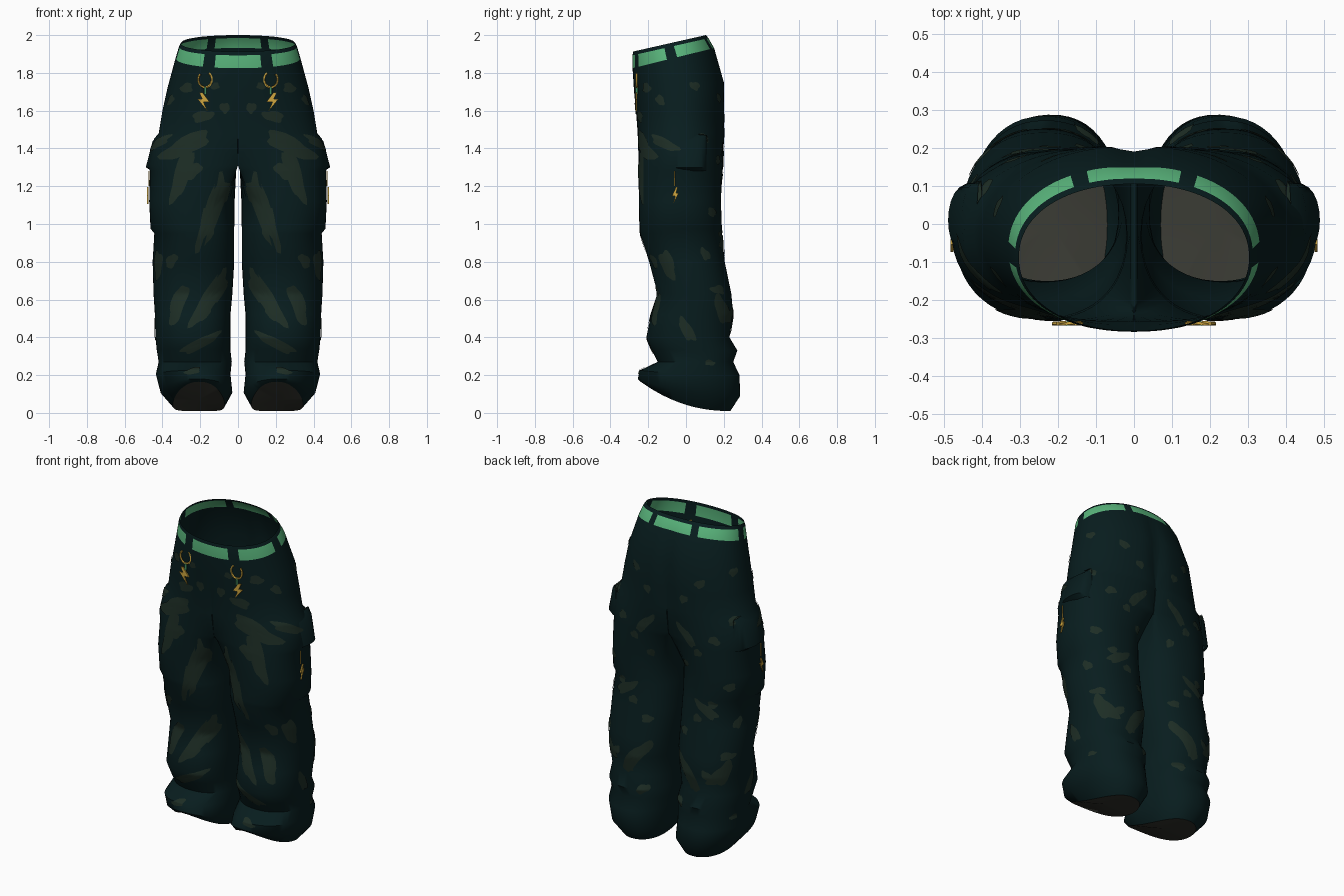
import bpy, bmesh, math, random
from mathutils import Vector
from mathutils.bvhtree import BVHTree

random.seed(4)
cube = bpy.data.objects.get("Cube")
if cube:
    bpy.data.objects.remove(cube)


def material(name, rgb):
    m = bpy.data.materials.new(name)
    m.use_nodes = True
    m.diffuse_color = (*rgb, 1)
    node = m.node_tree.nodes["Principled BSDF"]
    node.inputs["Base Color"].default_value = (*rgb, 1)
    node.inputs["Roughness"].default_value = 0.9
    return m


CLOTH = material("dark teal cloth", (0.0024, 0.0122, 0.0132))
CAMO = material("olive patch", (0.0122, 0.026, 0.018))
BELT = material("belt green", (0.1, 0.46, 0.2))
LINING = material("brown lining", (0.036, 0.037, 0.029))
GOLD = material("gold", (0.62, 0.38, 0.05))


def finish(bm, name, mats, smooth=True):
    """Turn a bmesh of the left half into a mirrored object."""
    mesh = bpy.data.meshes.new(name)
    bm.to_mesh(mesh)
    ob = bpy.data.objects.new(name, mesh)
    bpy.context.collection.objects.link(ob)
    for m in mats:
        mesh.materials.append(m)
    if smooth:
        bpy.ops.object.select_all(action='DESELECT')
        ob.select_set(True)
        bpy.context.view_layer.objects.active = ob
        bpy.ops.object.shade_smooth_by_angle(angle=math.radians(50))
    mod = ob.modifiers.new("mirror", 'MIRROR')
    mod.merge_threshold = 0.0005


def power(v, e):
    return math.copysign(abs(v) ** e, v)


def bridge(bm, a, b, closed=False):
    n = len(a)
    return [bm.faces.new((a[i], a[(i + 1) % n], b[(i + 1) % n], b[i]))
            for i in range(n if closed else n - 1)]


# Trousers with baggy side pockets from mid to upper thigh:
# front z, back z, inner x, outer x, front y, back y, leg roundness
ROWS = [
    (1.913, 2.0, 0, .302, -.28, .105, 0),
    (1.893, 1.984, 0, .312, -.283, .12, 0),
    (1.825, 1.932, 0, .33, -.283, .152, 0),
    (1.7, 1.75, 0, .372, -.275, .205, 0),
    (1.6, 1.6, 0, .4, -.265, .206, .05),
    (1.48, 1.48, 0, .42, -.256, .205, .2),
    (1.45, 1.45, 0, .445, -.255, .203, .25),
    (1.31, 1.31, 0, .478, -.252, .197, .58),
    (1.28, 1.28, .01, .466, -.251, .194, .75),
    (1.12, 1.12, .018, .47, -.25, .185, 1),
    (.975, .975, .02, .463, -.245, .19, 1),
    (.95, .95, .02, .443, -.243, .19, 1),
    (.8, .8, .02, .452, -.195, .205, 1),
    (.63, .63, .03, .447, -.15, .24, 1),
    (.52, .52, .04, .44, -.185, .25, 1),
    (.4, .4, .04, .437, -.21, .23, 1),
    (.34, .33, .04, .43, -.185, .272, 1),
    (.27, .27, .033, .42, -.15, .25, 1),
    (.225, .2, .04, .435, -.245, .283, 1),
    (.18, .09, .03, .41, -.255, .287, 1),
    (.165, .01, .07, .345, -.24, .235, 1),
]
N, INNER, CROTCH = 44, 6, 7
GAPS = (5, 6, 7, 20, 21, 22, 37, 38)


def row_points(row):
    zf, zb, xin, xo, yf, yb, k = row
    cx = k * (xin + xo) / 2
    reach = math.radians(90 + 60 * k)
    angles = [reach * (2 * i / N - 1) for i in range(N + 1)]
    rest = 2 * math.pi - 2 * reach
    angles += [reach + rest * i / INNER for i in range(1, INNER)]
    pts = []
    for a in angles:
        c = math.cos(a)
        x = max(cx + (xo - cx) * power(c, .93 if c > 0 else .85), xin)
        s = .5 - .5 * power(math.sin(a), .93)
        bend = s ** 2.2 if zf > zb else s
        y = yb + (yf - yb) * s
        # seat crease deepening below the waistband
        if s < .5 and k < .6:
            y -= .02 * min(1, (2 - zb) * 3) * math.exp(-(x / .045) ** 2) * (1 - k)
        pts.append(Vector((x, y, zb + (zf - zb) * bend)))
    if k < .6:
        pts[0].x = pts[N].x = 0
    return pts


bm = bmesh.new()
rings = []
for r, row in enumerate(ROWS):
    pts = row_points(row)
    rings.append([bm.verts.new(p) for p in (pts if r >= CROTCH else pts[:N + 1])])
for r in range(len(rings) - 1):
    if r >= CROTCH:
        bridge(bm, rings[r], rings[r + 1], True)
    else:
        for i, f in enumerate(bridge(bm, rings[r][:N + 1], rings[r + 1][:N + 1])):
            f.material_index = int(r == 1 and i not in GAPS)
# Leg end lining
hem = rings[-1]
centre = bm.verts.new(sum((v.co for v in hem), Vector()) / len(hem))
for i in range(len(hem)):
    bm.faces.new((hem[i], hem[i - 1], centre)).material_index = 2
bmesh.ops.recalc_face_normals(bm, faces=bm.faces)
trees = [BVHTree.FromBMesh(bm)]
finish(bm, "trousers", [CLOTH, BELT, LINING])

# Pocket flap with a square rear corner
bm = bmesh.new()
prev = None
for z, x in ((1.47, .41), (1.44, .452), (1.3, .488), (1.28, .455)):
    ring = []
    for i in range(13):
        b = math.pi * (i / 12 - .5)
        ring.append(bm.verts.new((.4 + (x - .4) * math.cos(b) ** .6, .01 + .1 * math.sin(b), z)))
    if prev:
        bridge(bm, prev, ring)
    prev = ring
bmesh.ops.recalc_face_normals(bm, faces=bm.faces)
trees.append(BVHTree.FromBMesh(bm))
finish(bm, "pocket_flap", [CLOTH])

VIEWS = {"front": Vector((0, 1, 0)), "back": Vector((0, -1, 0)), "side": Vector((-1, 0, 0))}


def on_cloth(view, u, z, lift):
    """Point on the cloth seen along a view, lifted off the surface."""
    d = VIEWS[view]
    start = (Vector((0, u, z)) if view == "side" else Vector((u, 0, z))) - d * 2
    hits = [h for h in (t.ray_cast(start, d) for t in trees) if h[0]]
    if not hits:
        return None
    p, n, _, _ = min(hits, key=lambda h: h[3])
    if abs(n.dot(d)) < .3:
        return None
    return p + (n if n.dot(d) < 0 else -n) * lift


def patch(bm, view, u1, z1, u2, z2, width):
    """Wavy blob stretched between two points and laid on the cloth."""
    a, b = Vector((u1, z1)), Vector((u2, z2))
    mid, along = (a + b) / 2, (b - a) / 2
    across = Vector((-along.y, along.x)).normalized() * width / 2
    phase = random.uniform(0, 6)
    prev = None
    for ring in range(7):
        verts = []
        for i in range(24):
            t = math.tau * i / 24
            rad = ring / 6 * (1 + .12 * math.sin(3 * t + phase) + .08 * math.sin(5 * t))
            q = mid + along * rad * power(math.cos(t), .85) + across * rad * power(math.sin(t), .85)
            p = on_cloth(view, q.x, q.y, .004) if q.x > .004 or view == "side" else None
            verts.append(bm.verts.new(p) if p else None)
        if prev:
            for i in range(24):
                quad = (prev[i - 1], prev[i], verts[i], verts[i - 1])
                if all(quad) and max((v.co - quad[0].co).length for v in quad) < .06:
                    bm.faces.new(quad)
        prev = verts


# Camouflage patches
bm = bmesh.new()
for p in ((.15, 1.48, .4, 1.35, .09), (.25, 1.42, .34, 1.12, .08), (.2, 1.32, .27, 1.24, .06),
          (.07, 1.27, .2, .87, .1), (.06, .75, .24, .46, .085),
          (.28, .68, .35, .47, .07), (.1, .42, .3, .32, .05),
          (.13, 1.58, .24, 1.56, .055), (.05, 1.63, .09, 1.6, .055),
          (.24, 1.73, .3, 1.71, .05), (.33, .84, .37, .77, .05),
          (.1, 1.74, .14, 1.72, .035), (.2, .23, .28, .21, .03)):
    patch(bm, "front", *p)
for p in ((-.18, 1.46, -.04, 1.39, .05), (-.12, .86, -.07, .71, .065),
          (-.03, .5, .04, .38, .055), (.16, .62, .22, .47, .065),
          (.02, 1.74, .07, 1.72, .04), (.08, .87, .12, .81, .04),
          (-.15, 1.68, -.12, 1.63, .04), (.1, .27, .15, .26, .03)):
    patch(bm, "side", *p)
for p in ((.1, .62, .26, .42, .07), (.08, 1.4, .2, 1.28, .05), (.2, .95, .34, .87, .055)):
    patch(bm, "back", *p)
for i in range(14):
    u, z = .1 + .09 * (i % 4), .35 + .1 * i
    patch(bm, "back", u, z, u + random.uniform(.04, .06), z + random.uniform(-.04, .04), .045)
bmesh.ops.delete(bm, geom=[v for v in bm.verts if not v.link_faces], context='VERTS')
bmesh.ops.remove_doubles(bm, verts=bm.verts, dist=.0005)
finish(bm, "camouflage_patches", [CAMO])


def tube(name, pts, radius, mat):
    """Thin wire swept along points."""
    bm = bmesh.new()
    prev = None
    for i, p in enumerate(pts):
        t = (pts[min(i + 1, len(pts) - 1)] - pts[max(i - 1, 0)]).normalized()
        side = t.cross(Vector((.7, -.7, .01))).normalized()
        up = t.cross(side)
        ring = [bm.verts.new(p + (side * math.cos(a) + up * math.sin(a)) * radius)
                for a in (math.tau * j / 5 for j in range(5))]
        if prev:
            bridge(bm, prev, ring, True)
        else:
            bm.faces.new(ring)
        prev = ring
    bm.faces.new(prev)
    bmesh.ops.recalc_face_normals(bm, faces=bm.faces)
    finish(bm, name, [mat])


def bolt(name, origin, right, size, width):
    """Flat zigzag charm."""
    out = right.cross(Vector((0, 0, 1)))
    bm = bmesh.new()
    shape = ((.1, .5), (.3, .5), (.12, .16), (.42, .16), (-.22, -.5), (.02, -.02), (-.36, -.02))
    face = bm.faces.new([bm.verts.new(origin + right * u * width + Vector((0, 0, v * size)))
                         for u, v in shape])
    ext = bmesh.ops.extrude_face_region(bm, geom=[face])
    bmesh.ops.translate(bm, vec=out * .008,
                        verts=[g for g in ext["geom"] if isinstance(g, bmesh.types.BMVert)])
    bmesh.ops.recalc_face_normals(bm, faces=bm.faces)
    finish(bm, name, [GOLD], False)


# Hanging waist charm: open hook, green link, bolt
hook = on_cloth("front", .172, 1.765, .007)
arc = [hook + Vector((.036 * math.cos(a), 0, .042 * math.sin(a)))
       for a in (math.radians(-235 + 20 * i) for i in range(15))]
tube("waist_hook", arc, .006, GOLD)
tube("waist_link", [hook + Vector((0, 0, z)) for z in (-.04, -.08)], .007, BELT)
bolt("waist_charm", hook + Vector((.006, .003, -.118)), Vector((1, 0, 0)), .1, .085)

# Pocket charm: cord and slim bolt
top = on_cloth("side", -.06, 1.2, .005)
tube("pocket_cord", [top + Vector((0, 0, z)) for z in (.08, 0)], .003, GOLD)
bolt("pocket_charm", top + Vector((.002, .003, -.05)), Vector((0, 1, 0)), .09, .045)
